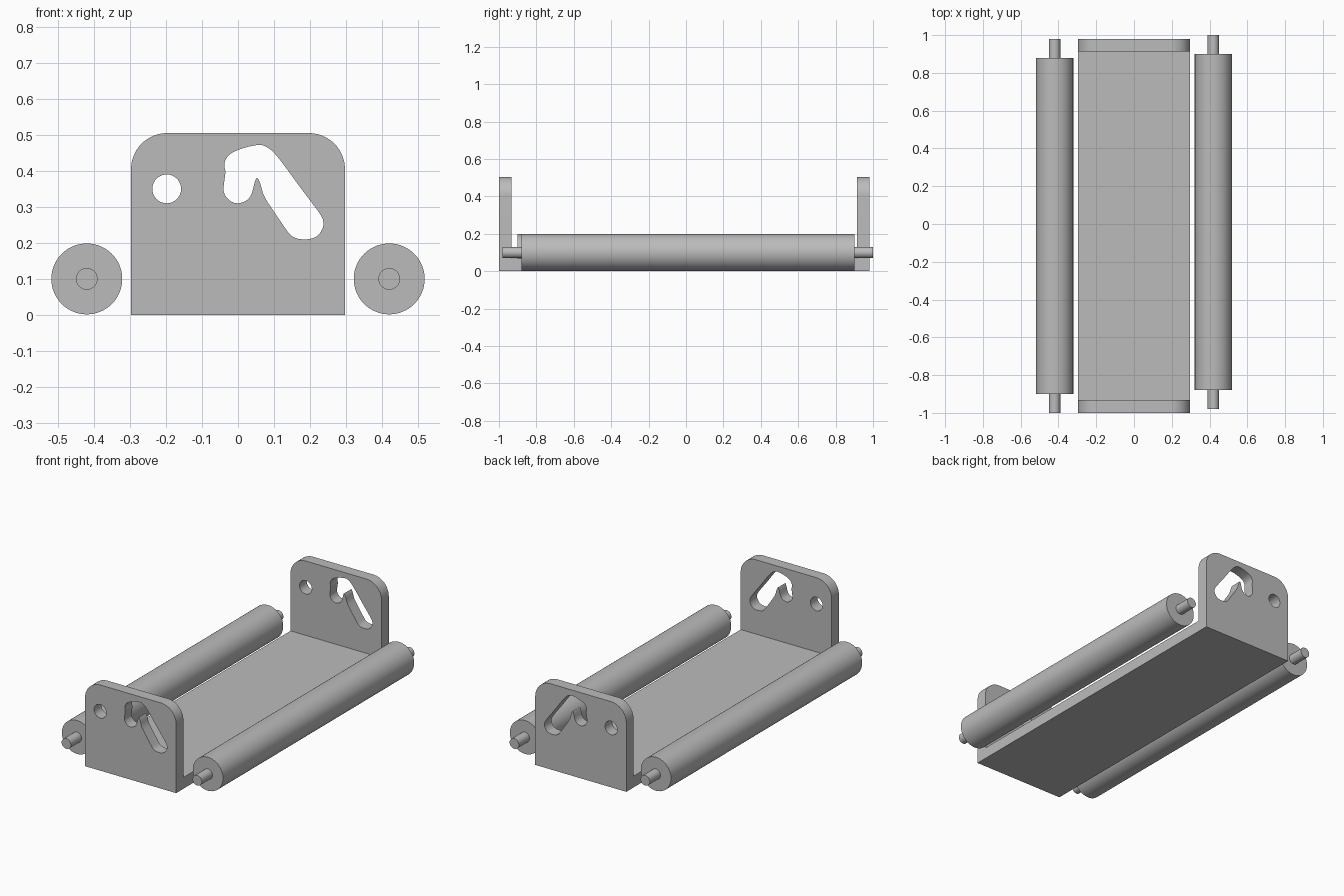
import bpy, bmesh, math

if "Cube" in bpy.data.objects:
    bpy.data.objects.remove(bpy.data.objects["Cube"])

grey = bpy.data.materials.new("plain grey")
grey.diffuse_color = (0.5, 0.5, 0.5, 1)
grey.use_nodes = True
grey.node_tree.nodes["Principled BSDF"].inputs["Base Color"].default_value = grey.diffuse_color

W, H, T, R = 0.297, 0.505, 0.067, 0.1     # half width, wall height, thickness, corner radius
Y0, Y1 = -1.0, 0.98                       # frame ends


def finish(name, bm):
    bmesh.ops.remove_doubles(bm, verts=bm.verts, dist=1e-5)
    bmesh.ops.recalc_face_normals(bm, faces=bm.faces)
    me = bpy.data.meshes.new(name)
    bm.to_mesh(me)
    bm.free()
    me.materials.append(grey)
    ob = bpy.data.objects.new(name, me)
    bpy.context.collection.objects.link(ob)
    bpy.ops.object.select_all(action='DESELECT')
    bpy.context.view_layer.objects.active = ob
    ob.select_set(True)
    bpy.ops.object.shade_smooth_by_angle(angle=math.radians(35))
    return ob


def arc(cx, cz, r, a0, a1, n):
    return [(cx + r * math.cos(math.radians(a0 + (a1 - a0) * i / n)),
             cz + r * math.sin(math.radians(a0 + (a1 - a0) * i / n))) for i in range(n + 1)]


def smooth_loop(pts, n=4):
    """Closed Catmull-Rom curve through the points."""
    out = []
    for i in range(len(pts)):
        a, b, c, d = (pts[(i + k) % len(pts)] for k in (-1, 0, 1, 2))
        for j in range(n):
            t = j / n
            out.append(tuple(0.5 * (2 * q + (s - p) * t + (2 * p - 5 * q + 4 * s - e) * t * t
                                    + (3 * q - p - 3 * s + e) * t ** 3)
                             for p, q, s, e in zip(a, b, c, d)))
    return out


# End wall outline with rounded top corners, round hole and hooked slot
outline = [(-W, 0), (W, 0)] + arc(W - R, H - R, R, 0, 90, 16) + arc(-W + R, H - R, R, 90, 180, 16)
hole = arc(-0.198, 0.35, 0.04, 0, 360, 40)[:-1]
slot = smooth_loop([
    (0, .31), (-.022, .317), (-.037, .335), (-.04, .355), (-.035, .395), (-.038, .413),
    (-.034, .432), (-.02, .448), (0, .458), (.032, .468), (.062, .472), (.08, .466),
    (.097, .453), (.121, .425), (.173, .354), (.226, .283), (.237, .258), (.233, .236),
    (.217, .217), (.192, .21), (.165, .212), (.146, .222), (.129, .244), (.087, .306),
    (.071, .334), (.062, .364), (.053, .381), (.046, .367), (.038, .337), (.025, .319)])


def end_wall(name, y):
    bm = bmesh.new()
    edges = []
    for loop in (outline, hole, slot):
        vs = [bm.verts.new((x, y, z)) for x, z in loop]
        edges += [bm.edges.new((vs[i - 1], vs[i])) for i in range(len(vs))]
    bmesh.ops.triangle_fill(bm, edges=edges, use_beauty=True)
    ext = bmesh.ops.extrude_face_region(bm, geom=bm.faces[:], use_keep_orig=True)
    bmesh.ops.translate(bm, vec=(0, T, 0),
                        verts=[g for g in ext["geom"] if isinstance(g, bmesh.types.BMVert)])
    finish(name, bm)


end_wall("front_wall", Y0)
end_wall("back_wall", Y1 - T)

# Base plate between the walls
bm = bmesh.new()
bmesh.ops.create_cube(bm, size=1)
for v in bm.verts:
    v.co = (v.co.x * 2 * W, (Y0 + Y1) / 2 + v.co.y * (Y1 - Y0 - 2 * T), (v.co.z + 0.5) * T)
finish("base_plate", bm)


# Rollers with thin axle ends, turned from a stepped profile
def roller(name, x, profile, n=64):
    bm = bmesh.new()
    rings = [[bm.verts.new((x + r * math.cos(2 * math.pi * i / n), y,
                            0.1 + r * math.sin(2 * math.pi * i / n))) for i in range(n)]
             for y, r in profile]
    for a, b in zip(rings, rings[1:]):
        for i in range(n):
            bm.faces.new((a[i - 1], a[i], b[i], b[i - 1]))
    bm.faces.new(rings[0])
    bm.faces.new(rings[-1])
    finish(name, bm)


for name, x, s in (("left_roller", -0.42, 0), ("right_roller", 0.42, 0.02)):
    roller(name, x, [(-1 + s, .03), (-.9 + s, .03), (-.9 + s, .0985),
                     (.88 + s, .0985), (.88 + s, .03), (.98 + s, .03)])
